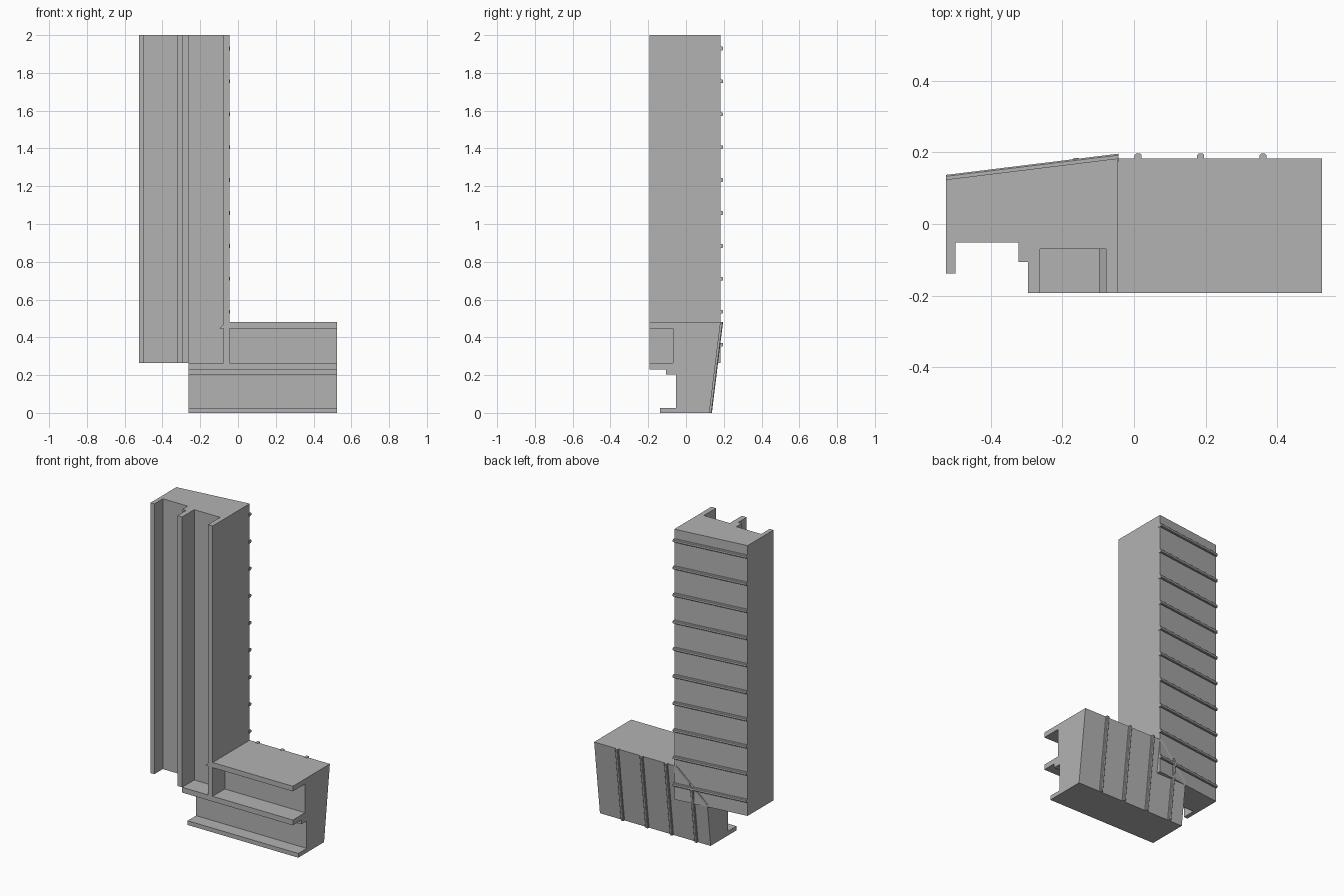
import bpy, bmesh
from mathutils import Vector

old = bpy.data.objects.get("Cube")
if old:
    bpy.data.objects.remove(old, do_unlink=True)

grey = bpy.data.materials.new("plain grey")
grey.use_nodes = True
grey.diffuse_color = (0.45, 0.45, 0.45, 1)
grey.node_tree.nodes["Principled BSDF"].inputs["Base Color"].default_value = (0.45, 0.45, 0.45, 1)

# u runs across a frame bar, y is depth, w runs along its length
DEPTH = 0.48                      # width of a bar across u
LEFT = -0.525                     # outer edge of the upright


def upright(u, y, w):
    return Vector((LEFT + u, y, w))


def sill(u, y, w):
    return Vector((w, y, u))


def back(u):
    """Depth of the sloping back face."""
    return 0.124 + 0.059 * u / DEPTH


def loft(name, ring_a, ring_b, mitre=False):
    """Closed solid between two matching rings, optionally mitred at the corner."""
    bm = bmesh.new()
    a = [bm.verts.new(p) for p in ring_a]
    b = [bm.verts.new(p) for p in ring_b]
    bm.faces.new(a)
    bm.faces.new(b[::-1])
    n = len(a)
    for i in range(n):
        bm.faces.new((a[i], b[i], b[(i + 1) % n], a[(i + 1) % n]))
    if mitre:
        geom = bm.verts[:] + bm.edges[:] + bm.faces[:]
        bmesh.ops.bisect_plane(bm, geom=geom, plane_co=(-0.095, 0, 0.45),
                               plane_no=(-1, 0, 1), clear_outer=True)
        bmesh.ops.holes_fill(bm, edges=[e for e in bm.edges if e.is_boundary])
    bmesh.ops.recalc_face_normals(bm, faces=bm.faces[:])
    mesh = bpy.data.meshes.new(name)
    bm.to_mesh(mesh)
    bm.free()
    mesh.materials.append(grey)
    obj = bpy.data.objects.new(name, mesh)
    bpy.context.collection.objects.link(obj)
    return obj


# Shared channel section: outer lip, wide rebate, stepped middle fin, pocket, inner flange
SECTION = [(0, back(0)), (0, -0.138), (0.027, -0.138), (0.027, -0.052),
           (0.203, -0.052), (0.203, -0.106), (0.229, -0.106), (0.229, -0.193),
           (0.263, -0.193), (0.263, -0.07), (0.447, -0.07), (0.447, -0.193),
           (DEPTH, -0.193), (DEPTH, back(DEPTH))]


def bar(name, place, start, end, mitre=False):
    loft(name, [place(u, y, start) for u, y in SECTION],
         [place(u, y, end) for u, y in SECTION], mitre)


bar("upright_bar", upright, 0.263, 2.0)
bar("sill_bar", sill, -0.262, 0.525, mitre=True)

# Raised grip ribs running across the sloping backs
RIB = [(-0.01, -0.01), (-0.01, 0.009), (-0.006, 0.013),
       (0.006, 0.013), (0.01, 0.009), (0.01, -0.01)]


def rib(name, place, w, mitre=False):
    rings = [[place(u, back(u) + out, w + side) for side, out in RIB]
             for u in (0, DEPTH + 0.002)]
    loft(name, *rings, mitre)


for i in range(10):
    rib(f"upright_rib_{i + 1}", upright, 0.361 + i * 0.1743)
for i in range(4):
    rib(f"sill_rib_{i + 1}", sill, 0.36 - i * 0.1743, mitre=True)
